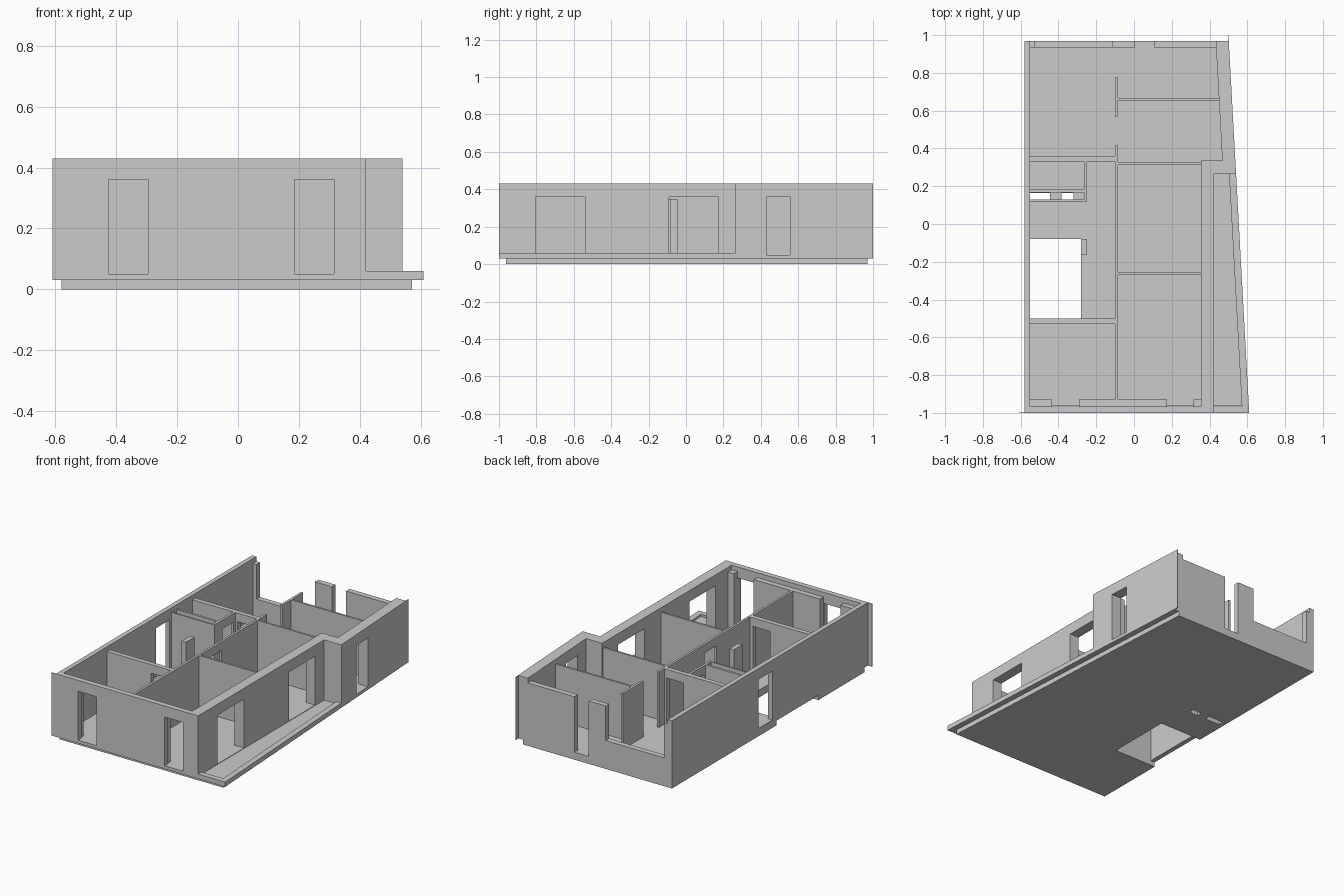
import bpy, bmesh

FLOOR, INNER, TOP, HEAD = 0.047, 0.40, 0.43, 0.36


def prism(name, pts, z0, z1):
    bm = bmesh.new()
    face = bm.faces.new([bm.verts.new((x, y, z0)) for x, y in pts])
    ext = bmesh.ops.extrude_face_region(bm, geom=[face])
    bmesh.ops.translate(bm, vec=(0, 0, z1 - z0),
                        verts=[v for v in ext["geom"] if isinstance(v, bmesh.types.BMVert)])
    bmesh.ops.recalc_face_normals(bm, faces=bm.faces[:])
    me = bpy.data.meshes.new(name)
    bm.to_mesh(me)
    bm.free()
    ob = bpy.data.objects.new(name, me)
    bpy.context.collection.objects.link(ob)
    return ob


def box(name, x0, x1, y0, y1, z0=FLOOR - 0.005, z1=INNER):
    return prism(name, [(x0, y0), (x1, y0), (x1, y1), (x0, y1)], z0, z1)


def cut(ob, *boxes):
    for b in boxes:
        c = box("cutter", *b)
        c.hide_render = True
        m = ob.modifiers.new("opening", "BOOLEAN")
        m.operation, m.solver, m.object = "DIFFERENCE", "EXACT", c
        bpy.context.view_layer.objects.active = ob
        bpy.ops.object.modifier_apply(modifier=m.name)
        bpy.data.objects.remove(c)


def xo(y):  # outer line of the slanted side
    return 0.61 - 0.055 * (y + 1)


def xi(y):  # inner line of the slanted side
    return xo(y) - 0.069


# floor slab with stairwell and shaft holes
slab = prism("floor_slab", [(-0.58, -0.963), (0.572, -0.963), (xo(0.97) - 0.036, 0.97), (-0.58, 0.97)], 0, FLOOR)
cut(slab, (-0.65, -0.28, -0.50, -0.08, -0.1, 0.2),
    (-0.55, -0.445, 0.13, 0.165, -0.1, 0.2),
    (-0.385, -0.32, 0.13, 0.165, -0.1, 0.2))

# outer walls: left, front, right with the terrace recess
shell = prism("outer_walls", [
    (-0.58, 0.97), (-0.58, -1), (0.42, -1), (0.42, 0.265), (xo(0.265), 0.265),
    (xo(0.97), 0.97), (xi(0.97), 0.97), (xi(0.335), 0.335), (0.355, 0.335),
    (0.355, -0.965), (-0.55, -0.965), (-0.55, 0.97)], 0.03, TOP)
cut(shell,
    (-0.425, -0.295, -1.1, -0.9, 0.05, HEAD),   # front windows
    (0.185, 0.315, -1.1, -0.9, 0.05, HEAD),
    (0.30, 0.48, -0.805, -0.54, 0.05, HEAD),    # terrace doors
    (0.30, 0.48, -0.09, 0.175, 0.05, HEAD),
    (0.40, 0.65, 0.43, 0.555, 0.05, HEAD),      # side window
    (-0.65, -0.50, -0.04, 0.10, 0.05, HEAD))    # left entrance

# thin cladding ends projecting past the corners
box("front_cladding_end", -0.61, -0.58, -1, -0.997, 0.03, TOP)
prism("side_cladding_end", [(xo(0.97), 0.97), (xo(1), 1), (xo(1) - 0.003, 1), (xo(0.97) - 0.003, 0.97)], 0.03, TOP)

# terrace kerb
prism("terrace_kerb", [(0.42, -1), (0.61, -1), (xo(0.265), 0.265), (xo(0.265) - 0.037, 0.265),
                       (0.571, -0.965), (0.42, -0.965)], 0.03, 0.06)

# inner leaf of the front wall, open at the windows
for i, (a, b) in enumerate([(-0.55, -0.435), (-0.29, 0.175), (0.315, 0.355)]):
    box(f"front_inner_wall_{i}", a, b, -0.965, -0.93)

# back wall: corner, low sill, pier, door gap, panel
back = [(-0.55, -0.525, INNER), (-0.525, -0.115, 0.18), (-0.115, 0.005, INNER), (0.105, 0.436, INNER)]
for i, (a, b, h) in enumerate(back):
    box(f"back_wall_{i}", a, b, 0.935, 0.97, FLOOR, h)

# central spine wall with doors
spine = box("spine_wall", -0.10, -0.085, -0.93, 0.415)
cut(spine, (-0.2, 0, -0.165, -0.045, FLOOR, 0.345))
box("spine_stub", -0.10, -0.085, 0.57, 0.775)

# cross partitions on the right
for i, (y, x1) in enumerate([(-0.27, 0.355), (0.315, 0.355), (0.655, 0.452)]):
    box(f"right_partition_{i}", -0.085, x1, y, y + 0.012)

# left rooms
w = box("left_front_partition", -0.55, -0.10, -0.53, -0.50)
cut(w, (-0.24, -0.12, -0.6, -0.4, FLOOR, 0.345))
w = box("left_back_partition", -0.55, -0.10, 0.33, 0.36)
cut(w, (-0.235, -0.115, 0.3, 0.4, FLOOR, 0.345))
w = box("bathroom_side_wall", -0.265, -0.25, 0.12, 0.33)
cut(w, (-0.3, -0.2, 0.20, 0.31, FLOOR, 0.345))
box("bathroom_front_wall", -0.55, -0.265, 0.168, 0.182)
box("shaft_front_wall", -0.55, -0.265, 0.12, 0.13)
box("stair_pier", -0.28, -0.25, -0.165, -0.08)
